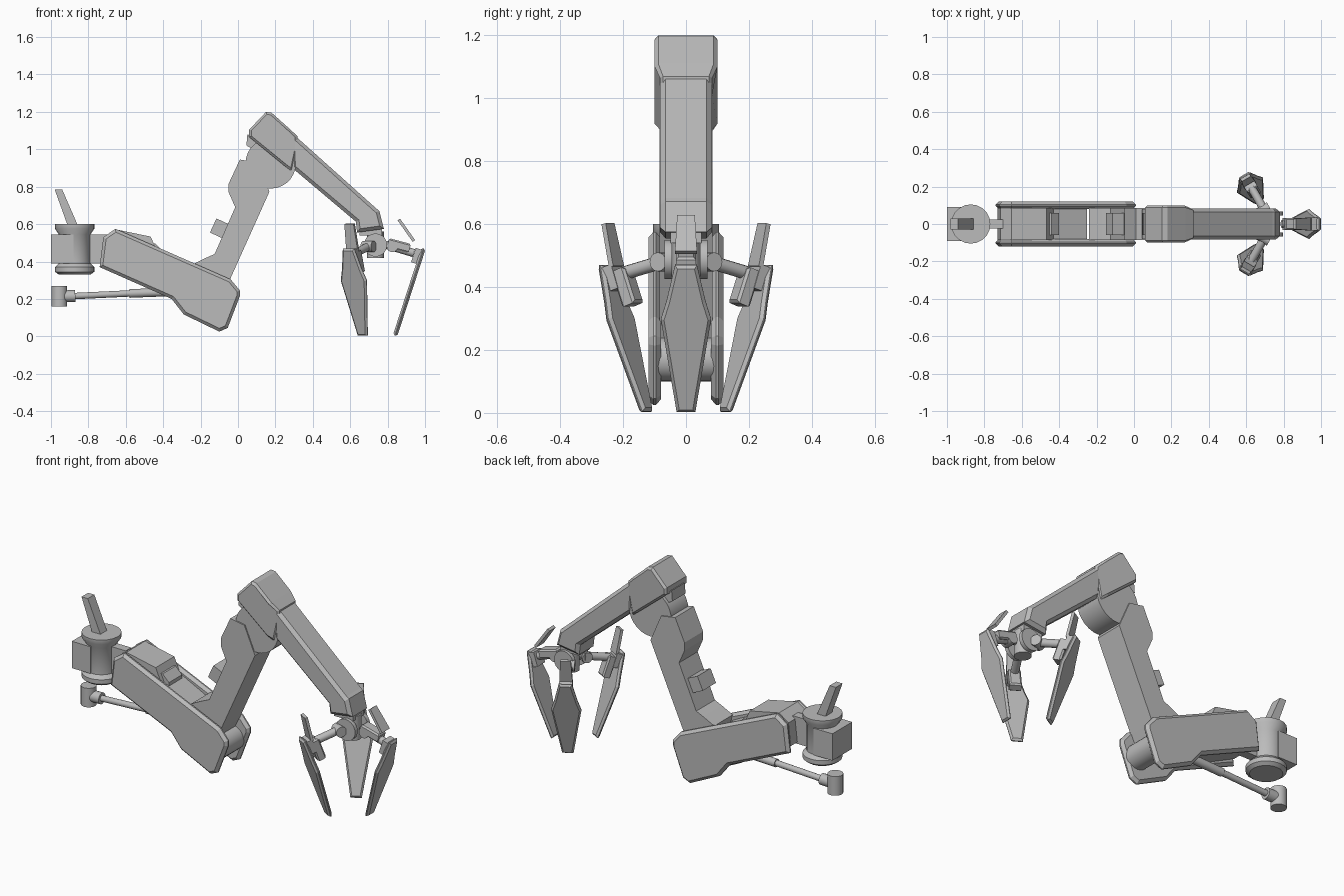
import bpy, bmesh, math
from mathutils import Matrix, Vector

if "Cube" in bpy.data.objects:
    bpy.data.objects.remove(bpy.data.objects["Cube"])

grey = bpy.data.materials.new("plain grey")
grey.use_nodes = True
grey.diffuse_color = (0.5, 0.5, 0.5, 1)
grey.node_tree.nodes["Principled BSDF"].inputs["Base Color"].default_value = (0.5, 0.5, 0.5, 1)


def finish(name, bm, matrix=None, smooth=False):
    if matrix is not None:
        bm.transform(matrix)
    bmesh.ops.recalc_face_normals(bm, faces=bm.faces)
    mesh = bpy.data.meshes.new(name)
    bm.to_mesh(mesh)
    bm.free()
    mesh.materials.append(grey)
    obj = bpy.data.objects.new(name, mesh)
    bpy.context.collection.objects.link(obj)
    if smooth:
        bpy.ops.object.select_all(action="DESELECT")
        obj.select_set(True)
        bpy.context.view_layer.objects.active = obj
        bpy.ops.object.shade_smooth_by_angle(angle=math.radians(35))
    return obj


def prism(name, pts, y0, y1, chamfer=0, matrix=None):
    """Side profile (x, z) extruded from y0 to y1, with chamfered side faces."""
    bm = bmesh.new()
    a, b = y0 + chamfer, y1 - chamfer
    face = bm.faces.new([bm.verts.new((x, a, z)) for x, z in pts])
    ext = bmesh.ops.extrude_face_region(bm, geom=[face], use_keep_orig=True)
    moved = [v for v in ext["geom"] if isinstance(v, bmesh.types.BMVert)]
    bmesh.ops.translate(bm, verts=moved, vec=(0, b - a, 0))
    bmesh.ops.recalc_face_normals(bm, faces=bm.faces)
    if chamfer:
        bm.normal_update()
        caps = [f for f in bm.faces if abs(f.normal.y) > 0.99]
        bmesh.ops.inset_individual(bm, faces=caps, thickness=chamfer, depth=chamfer, use_even_offset=True)
    return finish(name, bm, matrix)


def rod(name, p, q, r, r2=None, sides=20, matrix=None):
    """Cylinder or cone between two points."""
    p, q = Vector(p), Vector(q)
    bm = bmesh.new()
    place = Matrix.Translation((p + q) / 2) @ (q - p).to_track_quat("Z", "Y").to_matrix().to_4x4()
    bmesh.ops.create_cone(bm, cap_ends=True, segments=sides, radius1=r,
                          radius2=r if r2 is None else r2, depth=(q - p).length, matrix=place)
    return finish(name, bm, matrix, True)


def lathe(name, profile, x, sides=20):
    """Upright turned part at the given x."""
    bm = bmesh.new()
    rings = []
    for r, z in profile:
        angles = [math.tau * i / sides for i in range(sides)]
        rings.append([bm.verts.new((x + r * math.cos(t), r * math.sin(t), z)) for t in angles])
    for lo, hi in zip(rings, rings[1:]):
        for i in range(sides):
            j = (i + 1) % sides
            bm.faces.new((lo[i], lo[j], hi[j], hi[i]))
    bm.faces.new(rings[0])
    bm.faces.new(rings[-1])
    return finish(name, bm, None, True)


def box(x0, x1, z0, z1):
    return [(x0, z0), (x1, z0), (x1, z1), (x0, z1)]


# Shoulder post, its mount and the spike on top
lathe("shoulder_post", [(0.085, 0.33), (0.105, 0.345), (0.105, 0.37), (0.085, 0.39),
                        (0.085, 0.545), (0.105, 0.575), (0.105, 0.6)], -0.873)
prism("shoulder_mount", box(-1.0, -0.88, 0.39, 0.545), -0.09, 0.09)
prism("shoulder_spike", [(-0.91, 0.59), (-0.855, 0.59), (-0.94, 0.785), (-0.98, 0.785)], -0.03, 0.03)
prism("shoulder_link", box(-0.82, -0.7, 0.39, 0.545), -0.025, 0.025)

# Upper arm: two side plates around a core
plate = [(-0.74, 0.37), (-0.72, 0.53), (-0.655, 0.575), (-0.04, 0.305), (0.01, 0.245), (0.01, 0.215),
         (-0.055, 0.045), (-0.1, 0.025), (-0.29, 0.117), (-0.355, 0.2)]
for side, y in (("right", -0.12), ("left", 0.08)):
    prism(side + "_upper_arm_plate", plate, y, y + 0.04, 0.016)
prism("upper_arm_core", [(-0.73, 0.4), (-0.715, 0.53), (-0.655, 0.572), (-0.467, 0.533), (-0.43, 0.45),
                         (-0.25, 0.36), (-0.25, 0.17), (-0.36, 0.22)], -0.085, 0.085)
prism("upper_arm_rib", [(-0.5, 0.5), (-0.44, 0.495), (-0.4, 0.455), (-0.4, 0.4), (-0.5, 0.4)], -0.06, 0.06)
rod("elbow_pin", (-0.09, -0.09, 0.17), (-0.09, 0.09, 0.17), 0.07)

# Middle arm with notches along its back
prism("middle_arm", [(0.01, 0.945), (0.1, 0.93), (0.168, 0.773), (-0.05, 0.288), (-0.125, 0.13), (-0.2, 0.2),
                     (-0.24, 0.385), (-0.17, 0.42), (-0.125, 0.44), (-0.015, 0.69), (-0.05, 0.77),
                     (-0.05, 0.816)], -0.085, 0.085)
prism("middle_arm_block", [(-0.05, 0.6), (-0.115, 0.63), (-0.15, 0.555), (-0.085, 0.525)], -0.06, 0.06)
rod("upper_joint", (0.175, -0.078, 0.925), (0.175, 0.078, 0.925), 0.135, sides=28)
prism("joint_stop", [(0.05, 1.08), (0.13, 1.05), (0.1, 0.99), (0.045, 1.02)], -0.06, 0.06)

# Forearm with a wide head tapering into it
head = prism("forearm_head", [(0.06, 1.105), (0.15, 1.2), (0.18, 1.195), (0.275, 1.11), (0.318, 1.07),
                              (0.318, 1.01), (0.29, 0.88), (0.25, 0.91), (0.06, 1.065)], -0.1, 0.1, 0.012)
for v in head.data.vertices:
    if v.co.x > 0.277:
        v.co.y *= 0.83
prism("forearm", [(0.28, 1.095), (0.74, 0.683), (0.755, 0.672), (0.78, 0.575), (0.637, 0.555),
                  (0.63, 0.613), (0.29, 0.9)], -0.083, 0.083, 0.018)

# Wrist hub
prism("wrist_block", [(0.65, 0.6), (0.77, 0.6), (0.77, 0.54), (0.65, 0.54)], -0.05, 0.05)
rod("wrist_post", (0.735, 0, 0.42), (0.735, 0, 0.56), 0.045)
for side, s in (("right", -1), ("left", 1)):
    rod(side + "_wrist_disc", (0.735, s * 0.045, 0.488), (0.735, s * 0.068, 0.488), 0.062)

# Piston under the upper arm
rod("piston_foot", (-0.955, 0, 0.16), (-0.955, 0, 0.27), 0.042)
rod("piston_knuckle", (-0.93, 0, 0.214), (-0.87, 0, 0.215), 0.032)
rod("piston_rod", (-0.88, 0, 0.215), (-0.56, 0, 0.23), 0.017)
rod("piston_sleeve", (-0.58, 0, 0.229), (-0.3, 0, 0.24), 0.023)

# Fingers: blade, spike, bracket and link, laid out along +x and turned about the hub
half_blade = [(0.03, 0), (0.08, 0.31), (0.062, 0.37), (0.035, 0.49)]
blade = half_blade + [(-t, s) for t, s in reversed(half_blade)]
spike = [(-0.035, 0), (0.035, 0), (0.028, 0.14), (-0.028, 0.14)]
across = Matrix.Rotation(math.pi / 2, 4, "Z")


def finger(label, turn, reach, spike_at, spike_tilt, bracket_at, bracket_tilt):
    base = Matrix.Translation((0.74, 0, 0)) @ Matrix.Rotation(math.radians(turn), 4, "Z")

    def pose(r, z, tilt):
        return base @ Matrix.Translation((r, 0, z)) @ Matrix.Rotation(math.radians(tilt), 4, "Y") @ across

    prism(label + "_finger_blade", blade, -0.012, 0.012, 0.01, pose(0.1 + reach, 0.004, 18))
    prism(label + "_finger_spike", spike, -0.008, 0.008, 0, pose(*spike_at, spike_tilt))
    prism(label + "_finger_bracket", box(-0.032, 0.032, -0.06, 0.06), -0.025, 0.025, 0.008,
          pose(*bracket_at, bracket_tilt))
    prism(label + "_finger_mount", box(-0.035, 0.035, 0.4, 0.48), 0, 0.04, 0, pose(0.1 + reach, 0.004, 18))
    rod(label + "_finger_link", (0.05, 0, 0.49), (0.2 + reach / 2, 0, 0.445), 0.022, sides=12, matrix=base)
    rod(label + "_finger_knuckle", (0.085, -0.032, 0.48), (0.085, 0.032, 0.48), 0.03, sides=16, matrix=base)


finger("front", 0, 0, (0.2, 0.51), -35, (0.12, 0.485), 105)
for side, turn in (("left", 120), ("right", -120)):
    finger(side, turn, 0.045, (0.255, 0.465), 13, (0.215, 0.4), 20)
